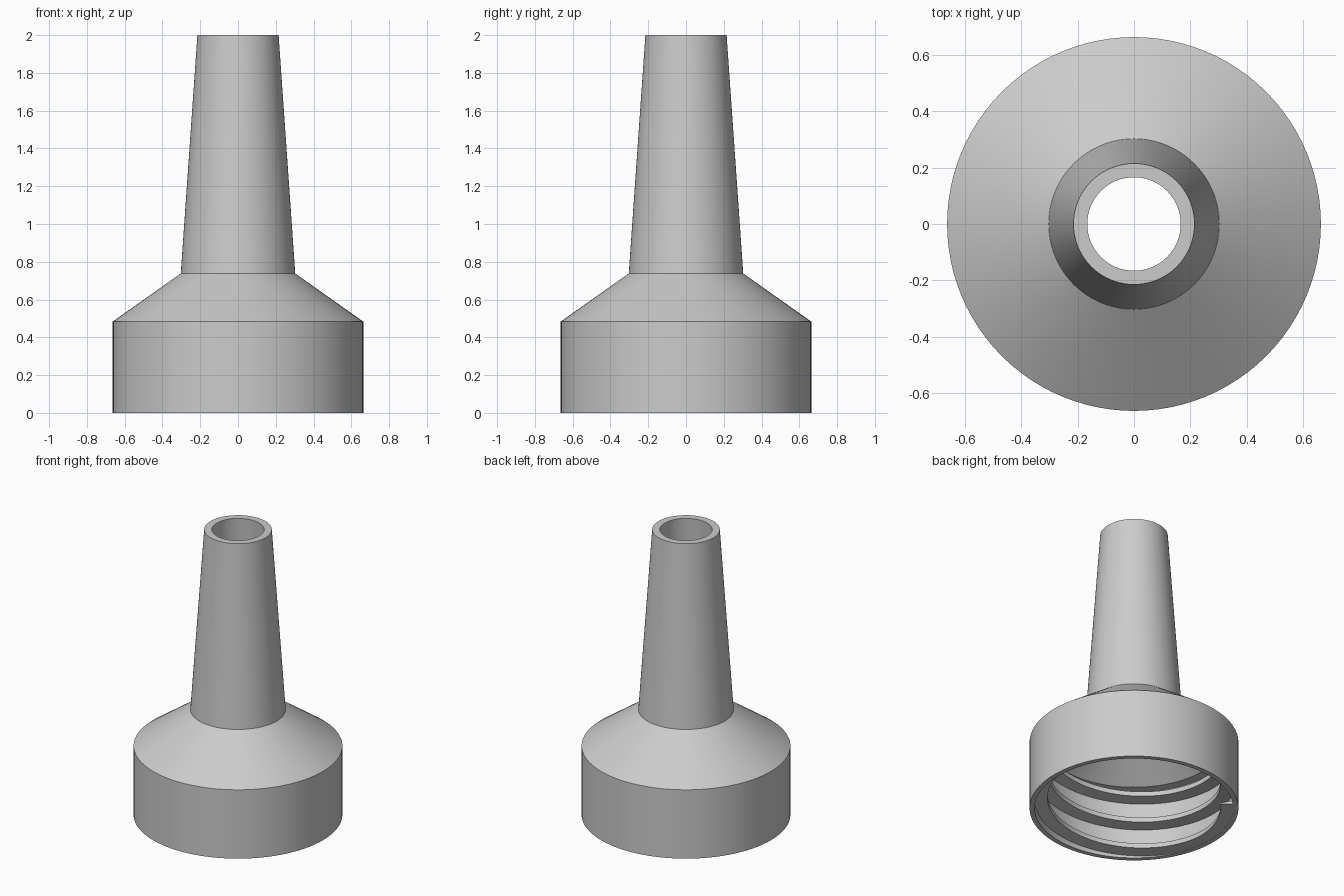
import bpy, bmesh, math

if "Cube" in bpy.data.objects:
    bpy.data.objects.remove(bpy.data.objects["Cube"])

SEGMENTS = 96

plastic = bpy.data.materials.new("grey_plastic")
plastic.diffuse_color = (0.6, 0.6, 0.6, 1)
plastic.use_nodes = True
plastic.node_tree.nodes["Principled BSDF"].inputs["Base Color"].default_value = plastic.diffuse_color


def make_object(name, bm):
    bmesh.ops.recalc_face_normals(bm, faces=bm.faces)
    mesh = bpy.data.meshes.new(name)
    bm.to_mesh(mesh)
    bm.free()
    mesh.materials.append(plastic)
    obj = bpy.data.objects.new(name, mesh)
    bpy.context.collection.objects.link(obj)
    bpy.ops.object.select_all(action='DESELECT')
    obj.select_set(True)
    bpy.context.view_layer.objects.active = obj
    bpy.ops.object.shade_smooth_by_angle(angle=math.radians(25))
    return obj


def bridge(bm, a, b):
    for i in range(len(a)):
        j = (i + 1) % len(a)
        bm.faces.new((a[i], a[j], b[j], b[i]))


def lathe(name, profile):
    """Revolve a closed (radius, height) profile around z."""
    bm = bmesh.new()
    rings = []
    for s in range(SEGMENTS):
        a = math.tau * s / SEGMENTS
        rings.append([bm.verts.new((r * math.cos(a), r * math.sin(a), z))
                      for r, z in profile])
    for s in range(SEGMENTS):
        bridge(bm, rings[s], rings[(s + 1) % SEGMENTS])
    return make_object(name, bm)


def helix_thread(name, start_angle, z_start, pitch, turns, section):
    """Sweep a (radius, height) section up a helix, cut off flat at the rim."""
    bm = bmesh.new()
    steps = int(turns * SEGMENTS)
    rings = []
    for s in range(steps + 1):
        a = start_angle + math.tau * s / SEGMENTS
        z0 = z_start + pitch * s / SEGMENTS
        rings.append([bm.verts.new((r * math.cos(a), r * math.sin(a),
                                    max(z0 + z, 0.001 + 0.0001 * i)))
                      for i, (r, z) in enumerate(section)])
    for a, b in zip(rings, rings[1:]):
        bridge(bm, a, b)
    bm.faces.new(rings[0])
    bm.faces.new(rings[-1])
    return make_object(name, bm)


# Hollow nozzle cap: thin skirt, sloped shoulder and tapered spout
lathe("nozzle_cap", [
    (0.664, 0.0), (0.664, 0.483), (0.303, 0.738), (0.215, 2.0),   # outside
    (0.166, 2.0), (0.252, 0.708),                                  # bore
    (0.57, 0.483), (0.632, 0.483), (0.632, 0.0),                   # step and skirt
])

# Internal screw thread
helix_thread("screw_thread", math.radians(135), -0.035, 0.19, 2.45, [
    (0.636, 0.0), (0.55, 0.012), (0.55, 0.045), (0.636, 0.06),
])
